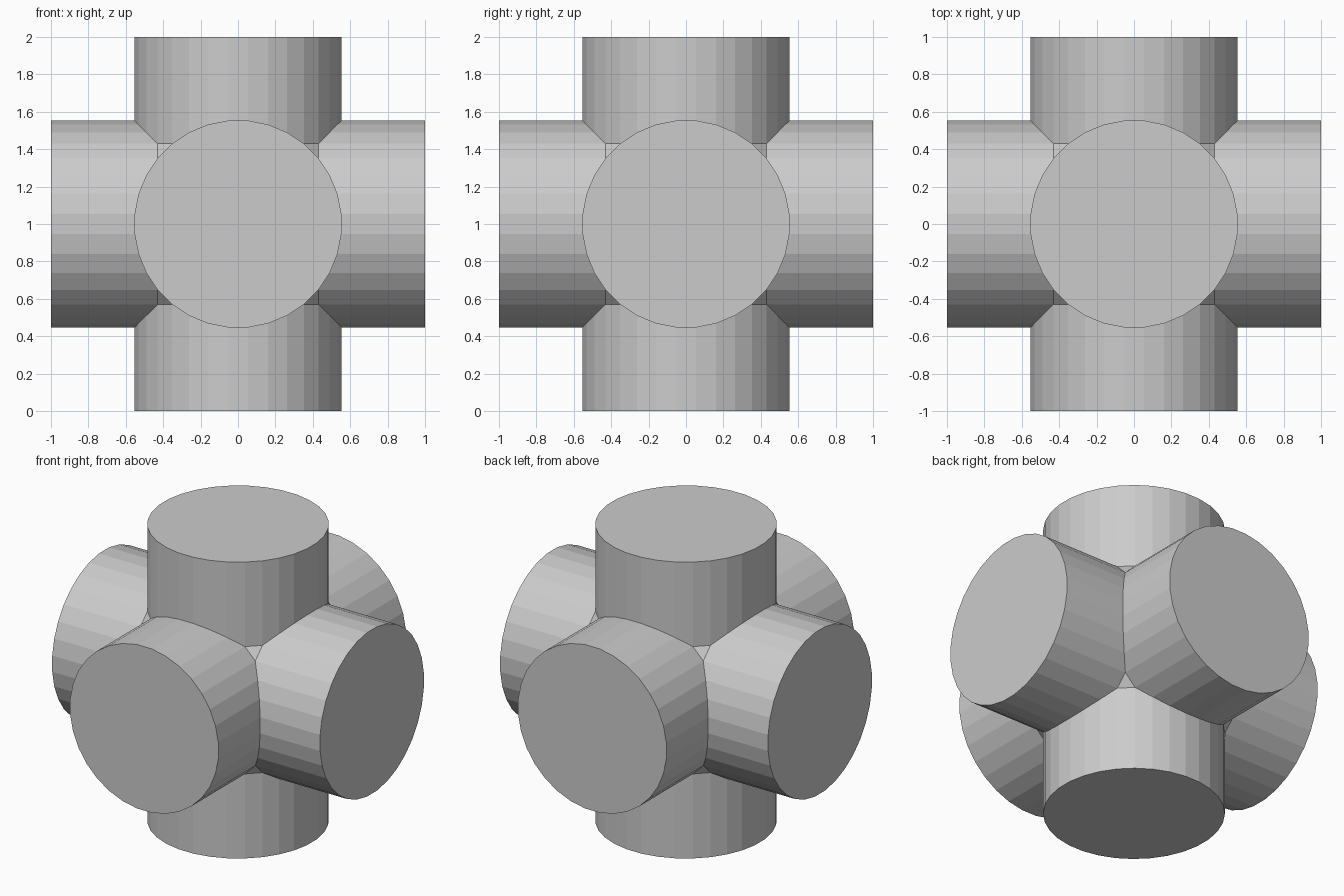
import bpy
import bmesh
from math import pi, sin, cos
from mathutils import Matrix, Vector

SIDES = 32
HALF_STEP = pi / SIDES
RADIUS = 0.553 / cos(HALF_STEP)   # flats of the pipe touch 0.553

cube = bpy.data.objects.get("Cube")
if cube:
    bpy.data.objects.remove(cube)


def add_arm(bm, turn):
    """Capped pipe arm whose inner end is mitred against its four neighbours."""
    outer, inner = [], []
    for i in range(SIDES):
        angle = 2 * pi * i / SIDES + HALF_STEP
        x, y = RADIUS * cos(angle), RADIUS * sin(angle)
        outer.append(bm.verts.new(turn @ Vector((x, y, 1))))
        inner.append(bm.verts.new(turn @ Vector((x, y, max(abs(x), abs(y))))))
    for i in range(SIDES):
        j = (i + 1) % SIDES
        bm.faces.new((inner[i], inner[j], outer[j], outer[i]))
    bm.faces.new(outer)


# Six arms: up, down and four around
bm = bmesh.new()
for quarter in range(4):
    add_arm(bm, Matrix.Rotation(quarter * pi / 2, 3, "X"))
for side in (-1, 1):
    add_arm(bm, Matrix.Rotation(side * pi / 2, 3, "Y"))

# Weld the mitres, then close the small triangle at each inner corner
bmesh.ops.remove_doubles(bm, verts=bm.verts, dist=0.001)
bmesh.ops.holes_fill(bm, edges=[e for e in bm.edges if e.is_boundary], sides=3)
bmesh.ops.recalc_face_normals(bm, faces=bm.faces)
bmesh.ops.translate(bm, verts=bm.verts, vec=(0, 0, 1))

mesh = bpy.data.meshes.new("six_way_pipe_cross")
bm.to_mesh(mesh)
bm.free()
cross = bpy.data.objects.new("six_way_pipe_cross", mesh)
bpy.context.collection.objects.link(cross)
